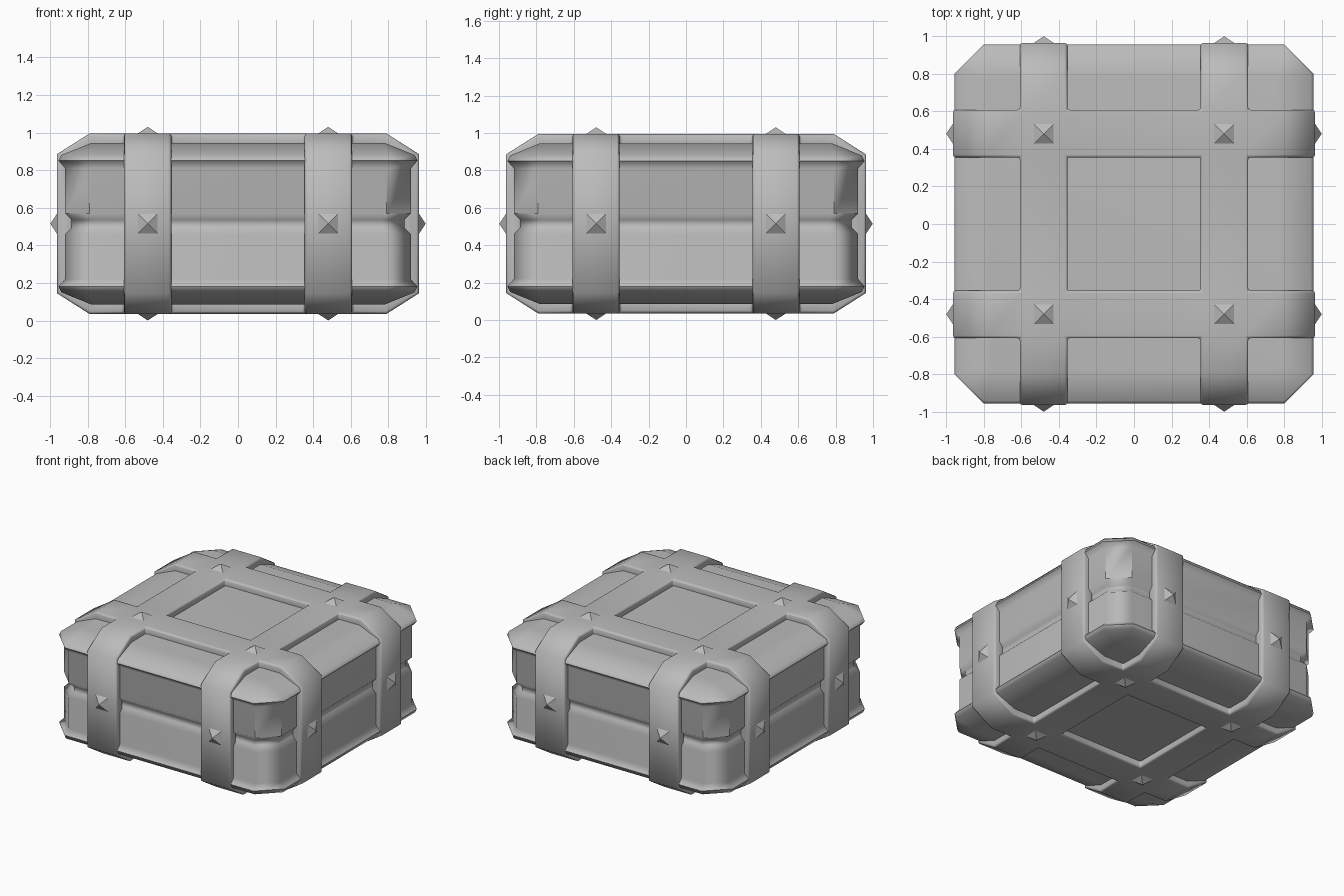
import bpy, bmesh, math
from mathutils import Vector

cube = bpy.data.objects.get("Cube")
if cube:
    bpy.data.objects.remove(cube)

MID = 0.515          # height of the crate's centre
BANDS = ((-0.607, -0.355), (0.355, 0.607))

grey = bpy.data.materials.new("plain grey")
grey.use_nodes = True
grey.diffuse_color = (0.5, 0.5, 0.5, 1)
grey.node_tree.nodes["Principled BSDF"].inputs["Base Color"].default_value = (0.5, 0.5, 0.5, 1)


def finish(bm, name, angle):
    bmesh.ops.recalc_face_normals(bm, faces=bm.faces[:])
    mesh = bpy.data.meshes.new(name)
    bm.to_mesh(mesh)
    bm.free()
    mesh.materials.append(grey)
    obj = bpy.data.objects.new(name, mesh)
    bpy.context.collection.objects.link(obj)
    bpy.ops.object.select_all(action="DESELECT")
    obj.select_set(True)
    bpy.context.view_layer.objects.active = obj
    if angle:
        bpy.ops.object.shade_smooth_by_angle(angle=math.radians(angle))
    return obj


# Body: stacked chamfered squares as (height from centre, half width, chamfer)
upper = [(0.02, 0.885, 0.12), (0.055, 0.92, 0.13), (0.295, 0.92, 0.13),
         (0.335, 0.955, 0.155), (0.365, 0.94, 0.14), (0.43, 0.78, 0.02)]
rings = [(-z, h, c) for z, h, c in reversed(upper)] + upper
bm = bmesh.new()
loops = []
for z, h, c in rings:
    k = h - c
    outline = [(k, -h), (h, -k), (h, k), (k, h), (-k, h), (-h, k), (-h, -k), (-k, -h)]
    loops.append([bm.verts.new((x, y, MID + z)) for x, y in outline])
for low, high in zip(loops, loops[1:]):
    for i in range(8):
        j = (i + 1) % 8
        bm.faces.new((low[i], low[j], high[j], high[i]))
bm.faces.new(loops[0])
bm.faces.new(loops[-1])
body = finish(bm, "crate_body", 50)

# Crisp corner edges on the upper side panels
for edge in body.data.edges:
    a, b = (body.data.vertices[v].co for v in edge.vertices)
    if abs(a.z - b.z) > 0.2 and min(a.z, b.z) > MID:
        edge.use_edge_sharp = True
weighted = body.modifiers.new("flat panels", "WEIGHTED_NORMAL")
weighted.keep_sharp = True

# Straps: octagonal hoops in both directions, joined where they cross
H, T, FLAT, DROP = 0.963, 0.48, 0.79, 0.37
splits = [-FLAT, -0.607, -0.355, 0.355, 0.607, FLAT]
hoop = ([(x, T) for x in splits] + [(H, DROP), (H, -DROP)]
        + [(x, -T) for x in reversed(splits)] + [(-H, -DROP), (-H, DROP)])
bm = bmesh.new()
cache = {}


def vert(u, w, z, swap):
    key = (w, u, z) if swap else (u, w, z)
    if key not in cache:
        cache[key] = bm.verts.new((key[0], key[1], MID + z))
    return cache[key]


def quad(verts):
    if not bm.faces.get(verts):
        bm.faces.new(verts)


for swap in (False, True):
    for w0, w1 in BANDS:
        for (u0, z0), (u1, z1) in zip(hoop, hoop[1:] + hoop[:1]):
            spans = [(w0, w1)]
            quad([vert(u0, w0, z0, swap), vert(u1, w0, z1, swap),
                  vert(u1, w1, z1, swap), vert(u0, w1, z0, swap)])
straps = finish(bm, "straps", 25)
solid = straps.modifiers.new("thickness", "SOLIDIFY")
solid.thickness = 0.09
solid.offset = -1
bevel = straps.modifiers.new("soft edges", "BEVEL")
bevel.width = 0.014
bevel.segments = 2
bevel.limit_method = "ANGLE"
bevel.angle_limit = math.radians(65)

# Studs: square pyramids at strap crossings and strap middles
bm = bmesh.new()


def stud(base, normal):
    n = Vector(normal)
    a = Vector((0, 0, 1)) if abs(n.z) < 0.5 else Vector((1, 0, 0))
    b = n.cross(a)
    base = Vector(base) - n * 0.002
    ring = [bm.verts.new(base + (a * s + b * t) * 0.056)
            for s, t in ((-1, -1), (1, -1), (1, 1), (-1, 1))]
    tip = bm.verts.new(base + n * 0.037)
    bm.faces.new(ring)
    for i in range(4):
        bm.faces.new((ring[i], ring[(i + 1) % 4], tip))


for s in (-1, 1):
    for p in (-0.48, 0.48):
        stud((p, s * H, MID), (0, s, 0))
        stud((s * H, p, MID), (s, 0, 0))
        for q in (-0.48, 0.48):
            stud((p, q, MID + s * T), (0, 0, s))
finish(bm, "studs", 0)
